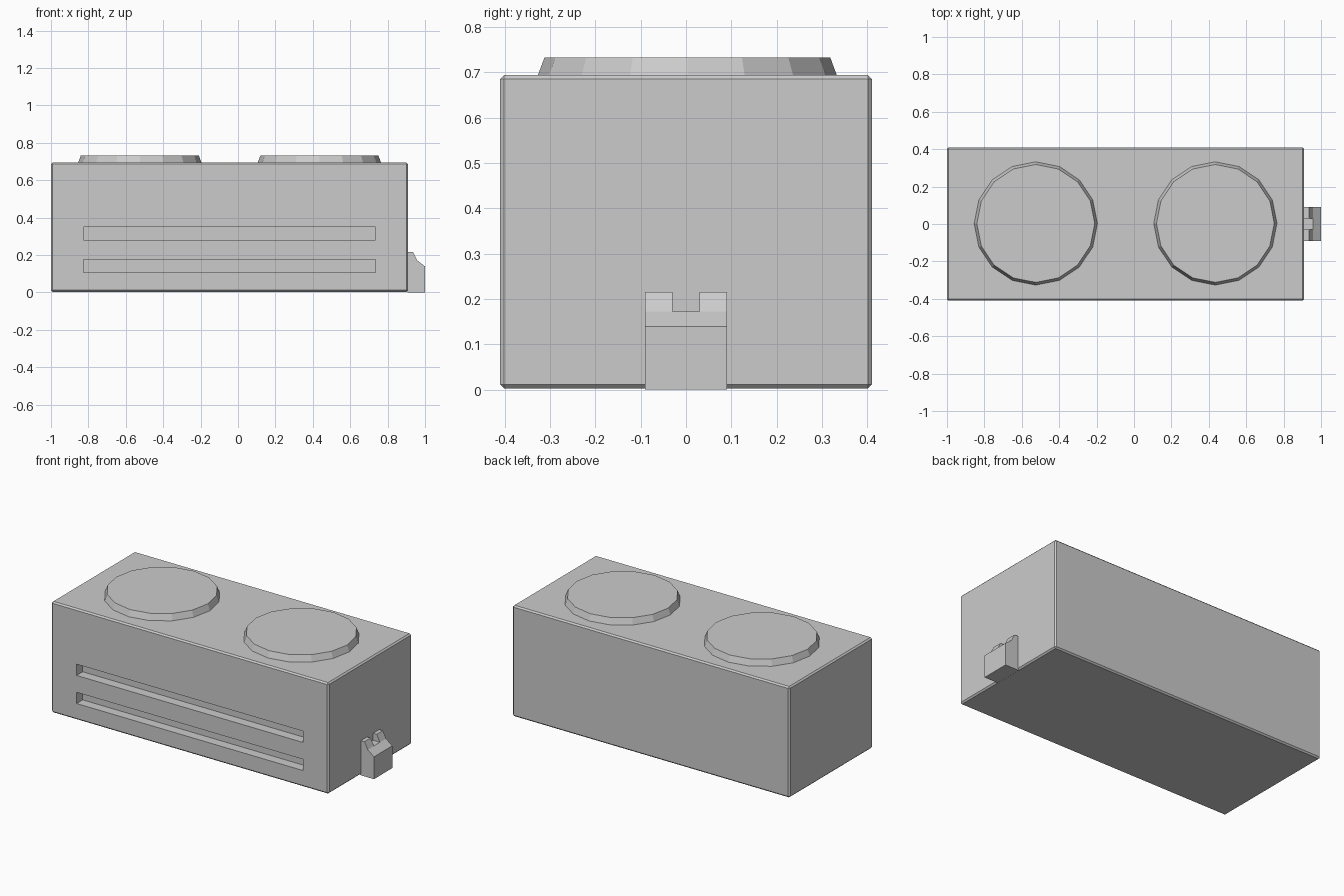
import bpy
import bmesh
from mathutils import Matrix, Vector

if "Cube" in bpy.data.objects:
    bpy.data.objects.remove(bpy.data.objects["Cube"], do_unlink=True)

grey = bpy.data.materials.new("light grey")
GREY = (0.6, 0.6, 0.6, 1)
grey.diffuse_color = GREY
grey.use_nodes = True
grey.node_tree.nodes["Principled BSDF"].inputs["Base Color"].default_value = GREY


def finish(bm, name):
    """Turn a bmesh into a named, flat-shaded object."""
    bmesh.ops.recalc_face_normals(bm, faces=bm.faces)
    mesh = bpy.data.meshes.new(name)
    bm.to_mesh(mesh)
    bm.free()
    mesh.materials.append(grey)
    obj = bpy.data.objects.new(name, mesh)
    bpy.context.collection.objects.link(obj)
    return obj


def box(name, low, high, bevel=0):
    low, high = Vector(low), Vector(high)
    bm = bmesh.new()
    bmesh.ops.create_cube(bm, size=1, matrix=Matrix.Translation((low + high) / 2)
                          @ Matrix.Diagonal((*(high - low), 1)))
    if bevel:
        bmesh.ops.bevel(bm, geom=bm.edges[:], offset=bevel, segments=1,
                        affect='EDGES')
    return finish(bm, name)


def cut(target, cutter):
    cutter.hide_render = True
    cutter.hide_viewport = True
    mod = target.modifiers.new(cutter.name, 'BOOLEAN')
    mod.operation = 'DIFFERENCE'
    mod.solver = 'EXACT'
    mod.object = cutter


def apply_cuts(target):
    """Bake the cuts, then drop the cutters."""
    cutters = [m.object for m in target.modifiers]
    graph = bpy.context.evaluated_depsgraph_get()
    mesh = bpy.data.meshes.new_from_object(target.evaluated_get(graph))
    target.modifiers.clear()
    target.data = mesh
    for c in cutters:
        bpy.data.objects.remove(c, do_unlink=True)


# Body with narrow chamfers and two long front slots
body = box("body", (-1, -0.41, 0.003), (0.91, 0.41, 0.694), bevel=0.009)
for i, z in enumerate((0.105, 0.28)):
    cut(body, box(f"slot_cutter_{i}", (-0.825, -0.5, z), (0.735, -0.35, z + 0.07)))
apply_cuts(body)

# Tapered sixteen-sided discs on top
for side, x in (("right", -0.525), ("left", 0.435)):
    bm = bmesh.new()
    bmesh.ops.create_cone(bm, cap_ends=True, segments=16, radius1=0.331,
                          radius2=0.315, depth=0.043,
                          matrix=Matrix.Translation((x, 0.003, 0.7115)))
    finish(bm, f"{side}_top_disc")

# Latch: side profile extruded across y, notched at the top
profile = [(0.905, 0), (1, 0), (1, 0.139), (0.957, 0.172), (0.935, 0.216), (0.905, 0.216)]
bm = bmesh.new()
face = bm.faces.new([bm.verts.new((x, -0.09, z)) for x, z in profile])
new = bmesh.ops.extrude_face_region(bm, geom=[face])["geom"]
bmesh.ops.translate(bm, vec=(0, 0.18, 0),
                    verts=[v for v in new if isinstance(v, bmesh.types.BMVert)])
latch = finish(bm, "latch")
cut(latch, box("notch_cutter", (0.85, -0.03, 0.172), (1.05, 0.03, 0.3)))
apply_cuts(latch)
